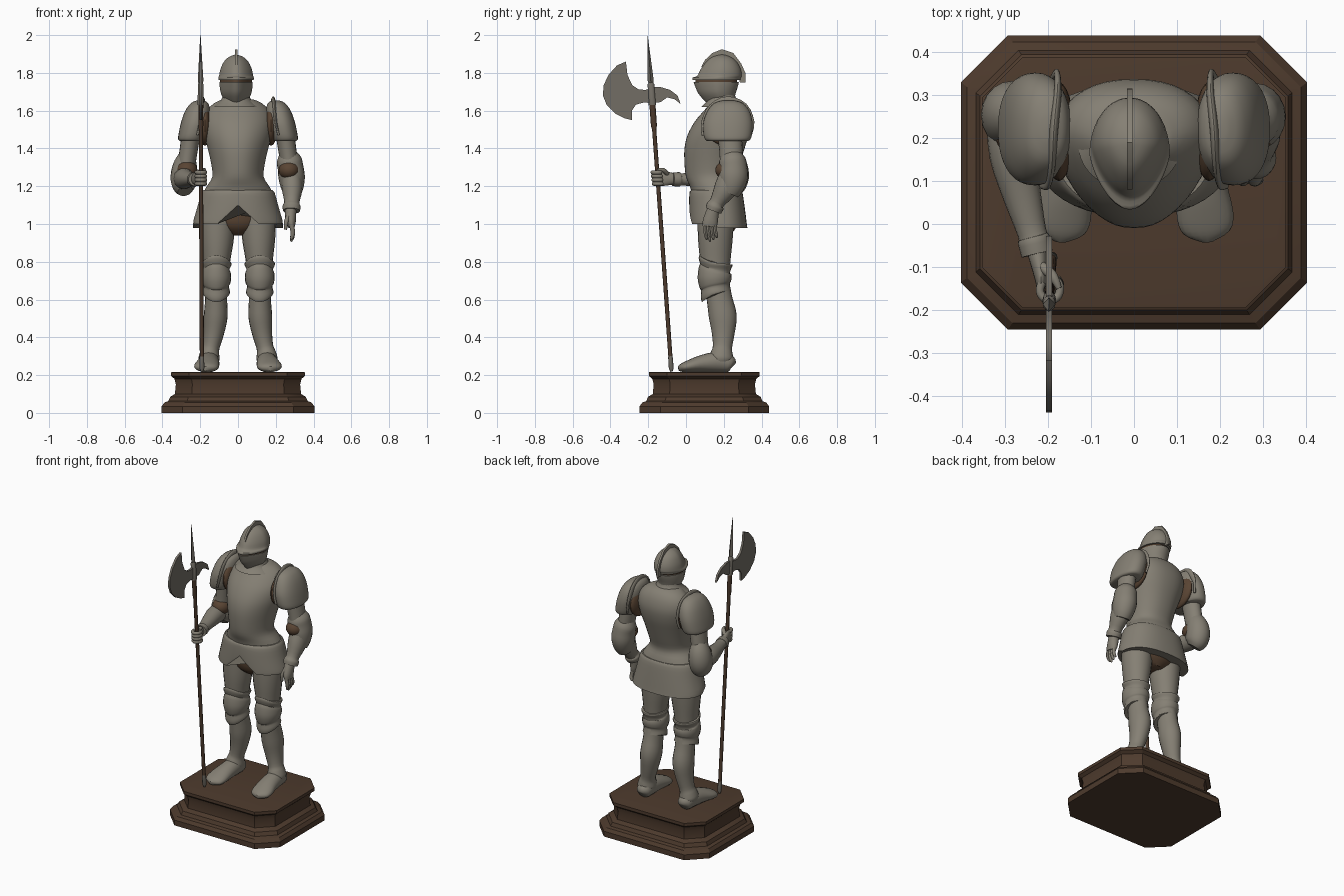
import bpy, bmesh, math
from mathutils import Vector


def material(name, rgb):
    m = bpy.data.materials.new(name)
    m.diffuse_color = (*rgb, 1)
    return m


STEEL = material("armour steel", (0.235, 0.215, 0.175))
BLADE = material("dark steel", (0.17, 0.155, 0.13))
LEATHER = material("brown leather", (0.10, 0.058, 0.033))
WOOD = material("dark wood", (0.075, 0.043, 0.026))


def finish(name, bm, mat, angle=40):
    bmesh.ops.recalc_face_normals(bm, faces=bm.faces)
    me = bpy.data.meshes.new(name)
    bm.to_mesh(me)
    bm.free()
    me.materials.append(mat)
    me.shade_smooth()
    me.set_sharp_from_angle(angle=math.radians(angle))
    ob = bpy.data.objects.new(name, me)
    bpy.context.collection.objects.link(ob)
    return ob


def skin(name, rings, mat, angle=40):
    bm = bmesh.new()
    vr = [[bm.verts.new(p) for p in r] for r in rings]
    n = len(vr[0])
    for a, b in zip(vr, vr[1:]):
        for i in range(n):
            bm.faces.new((a[i], a[(i + 1) % n], b[(i + 1) % n], b[i]))
    bm.faces.new(vr[0][::-1])
    bm.faces.new(vr[-1])
    return finish(name, bm, mat, angle)


def spline(rows, sub):
    out = []
    for i in range(len(rows) - 1):
        q = [rows[max(i - 1, 0)], rows[i], rows[i + 1], rows[min(i + 2, len(rows) - 1)]]
        for s in range(sub):
            t = s / sub
            out.append([0.5 * (2 * b + (c - a) * t + (2 * a - 5 * b + 4 * c - d) * t * t
                               + (3 * b - a - 3 * c + d) * t ** 3) for a, b, c, d in zip(*q)])
    return out + [list(rows[-1])]


def loft(name, rows, mat, k=0.0, p=1.0, sub=3, n=40):
    """Horizontal rings: centre x, z, front y, back y, half width; k narrows the front."""
    rings = []
    for x, z, y0, y1, rx in spline(rows, sub):
        ring = []
        for i in range(n):
            a = 2 * math.pi * i / n
            s, c = math.sin(a), math.cos(a)
            s2 = math.copysign(abs(s) ** p, s)
            c2 = math.copysign(abs(c) ** p, c)
            ring.append((x + max(rx, .001) * s2 * (1 - k * max(c, 0)), (y0 + y1) / 2 - (y1 - y0) / 2 * c2, z))
        rings.append(ring)
    return skin(name, rings, mat)


def limb(name, rows, mat, s=1, sub=3, n=20, ref=(1, 0, 0)):
    """Tube along a path: x, y, z, radius across, radius deep; s mirrors x."""
    rows = spline([(r[0] * s, *r[1:]) for r in rows], sub)
    rings = []
    for i, r in enumerate(rows):
        t = (Vector(rows[min(i + 1, len(rows) - 1)][:3]) - Vector(rows[max(i - 1, 0)][:3])).normalized()
        u = Vector(ref)
        u = (u - t * u.dot(t)).normalized()
        v = t.cross(u)
        rings.append([Vector(r[:3]) + u * r[3] * math.cos(2 * math.pi * j / n)
                      + v * r[4] * math.sin(2 * math.pi * j / n) for j in range(n)])
    return skin(name, rings, mat)


def plate(name, pts, x, thick, mat):
    bm = bmesh.new()
    f = bm.faces.new([bm.verts.new((x - thick / 2, y, z)) for y, z in pts])
    g = bmesh.ops.extrude_face_region(bm, geom=[f])["geom"]
    for e in g:
        if isinstance(e, bmesh.types.BMVert):
            e.co.x += thick
    return finish(name, bm, mat)


def ball(name, loc, size, mat):
    bm = bmesh.new()
    bmesh.ops.create_uvsphere(bm, u_segments=24, v_segments=14, radius=1)
    for v in bm.verts:
        v.co = Vector(loc) + Vector([a * b for a, b in zip(v.co, size)])
    return finish(name, bm, mat)


# plinth: moulded rectangle with cut corners
rings = []
for d, z in [(0, 0), (0, .035), (.015, .055), (.035, .062), (.045, .085), (.07, .1), (.075, .15), (.068, .18),
             (.05, .195), (.05, .215), (.06, .217)]:
    a, b, c = .404 - d, .343 - d, .11 - d * .3
    rings.append([(x, y + .097, z) for x, y in [(a, b - c), (a - c, b), (c - a, b), (-a, b - c), (-a, c - b),
                                                (c - a, -b), (a - c, -b), (a, c - b)]])
skin("plinth", rings, WOOD, 25)

# breastplate and backplate
loft("cuirass", [(0, 1.165, .03, .29, .185), (0, 1.2, .02, .28, .165), (0, 1.25, .0, .265, .136),
                 (0, 1.32, -.008, .285, .142), (0, 1.4, -.008, .31, .16), (0, 1.47, .008, .33, .178),
                 (0, 1.54, .045, .338, .185), (0, 1.6, .095, .325, .165), (0, 1.64, .13, .3, .125),
                 (0, 1.66, .14, .27, .08)], STEEL, k=.22, p=.88)
# skirt with the front hem raised
skirt = loft("skirt", [(0, 1.18, .03, .29, .182), (0, 1.16, .02, .3, .195), (0, 1.08, .017, .312, .215),
                       (0, 1.0, .017, .322, .236), (0, .98, .018, .325, .238)], STEEL, k=.1, p=.85)
for v in skirt.data.vertices:
    if v.co.y < .17:
        v.co.z = 1.18 - (1.18 - v.co.z) * (.9 - .5 * max(0, 1 - abs(v.co.x) / .11))
loft("leather_breeches", [(0, .94, .12, .23, .05), (0, .99, .07, .27, .14), (0, 1.08, .06, .28, .17),
                          (0, 1.15, .06, .27, .15)], LEATHER)

# helmet
H = -.01
loft("gorget", [(H, 1.62, .08, .29, .12), (H, 1.65, .11, .275, .085), (H, 1.68, .12, .26, .07),
                (H, 1.72, .12, .26, .065)], STEEL)
loft("helmet_visor", [(H, 1.635, .115, .2, .03), (H, 1.65, .1, .25, .058), (H, 1.69, .066, .262, .08),
                      (H, 1.73, .048, .275, .087), (H, 1.752, .04, .28, .088)], STEEL, k=.4)
loft("eye_slit", [(H, 1.75, .05, .27, .084), (H, 1.768, .05, .27, .084)], LEATHER, k=.4, sub=1)
loft("helmet_skull", [(H, 1.763, .034, .288, .093), (H, 1.775, .036, .291, .094), (H, 1.785, .06, .295, .09),
                      (H, 1.82, .078, .29, .083), (H, 1.86, .108, .268, .064), (H, 1.885, .14, .235, .037),
                      (H, 1.897, .18, .2, .005)], STEEL, k=.25)
plate("helmet_comb", [(.08, 1.83), (.1, 1.868), (.14, 1.905), (.19, 1.925), (.25, 1.905), (.292, 1.85), (.314, 1.8),
                      (.316, 1.75), (.285, 1.75), (.275, 1.8), (.24, 1.85), (.18, 1.87), (.12, 1.84)], H, .013, STEEL)

for s, side in ((-1, "right"), (1, "left")):
    # shoulders
    loft(side + "_pauldron", [(s * .2, 1.655, .2, .25, .015), (s * .204, 1.64, .15, .3, .045),
                              (s * .213, 1.6, .115, .335, .066), (s * .226, 1.54, .092, .352, .075),
                              (s * .24, 1.48, .092, .35, .074), (s * .247, 1.45, .1, .342, .07),
                              (s * .247, 1.44, .11, .33, .062)], STEEL, p=.9)
    limb(side + "_shoulder_flange", [(.215, .09, 1.47, .006, .008), (.2, .095, 1.54, .007, .014),
                                     (.192, .14, 1.615, .009, .022), (.187, .22, 1.652, .01, .024),
                                     (.178, .305, 1.62, .009, .022), (.18, .35, 1.54, .007, .012),
                                     (.19, .34, 1.47, .006, .008)], STEEL, s)
    ball(side + "_shoulder_lining", (s * .175, .215, 1.52), (.035, .115, .105), LEATHER)
    # legs
    limb(side + "_thigh", [(.105, .16, 1.12, .085, .1), (.108, .157, 1.0, .092, .096), (.11, .155, .9, .085, .09),
                           (.113, .155, .8, .071, .08), (.115, .155, .68, .062, .07)], STEEL, s)
    knee = limb(side + "_knee_guard", [(.115, .158, .795, .079, .088), (.115, .157, .785, .081, .09),
                                       (.115, .155, .76, .07, .08), (.115, .152, .745, .076, .086),
                                       (.115, .152, .715, .079, .09), (.115, .154, .685, .074, .083),
                                       (.115, .156, .67, .067, .076), (.115, .158, .64, .073, .08),
                                       (.115, .16, .63, .07, .077)], STEEL, s)
    for v in knee.data.vertices:
        v.co.z += .35 * max(0, (.155 - v.co.y) / .088) ** 2 * (v.co.z - .715)
    limb(side + "_greave", [(.115, .165, .68, .056, .066), (.116, .178, .6, .058, .068), (.118, .195, .51, .063, .074),
                            (.128, .197, .42, .053, .06), (.142, .193, .35, .045, .051), (.149, .19, .32, .05, .057),
                            (.153, .187, .29, .056, .064), (.154, .187, .27, .05, .058)], STEEL, s)
    limb(side + "_foot", [(.15, .252, .25, .015, .015), (.15, .238, .258, .043, .042), (.152, .18, .27, .052, .055),
                          (.158, .09, .262, .059, .046), (.166, .02, .248, .066, .033), (.17, -.02, .239, .054, .023),
                          (.172, -.04, .234, .015, .012)], STEEL, s)
    # upper arms and elbow linings
    limb(side + "_upper_arm", [(.245, .23, 1.5, .05, .065), (.26, .237, 1.4, .048, .062), (.27, .24, 1.33, .047, .06),
                               (.278, .24, 1.26, .045, .058)], STEEL, s)
    ball(side + "_elbow_lining", (s * .27, .215, 1.285), (.055, .06, .05), LEATHER)

# hanging left arm
limb("left_elbow_guard", [(.262, .24, 1.375, .045, .05), (.27, .245, 1.34, .066, .07), (.278, .25, 1.3, .068, .074),
                          (.284, .25, 1.25, .07, .078), (.287, .24, 1.2, .062, .068),
                          (.287, .225, 1.165, .05, .055)], STEEL)
limb("left_forearm", [(.284, .235, 1.24, .056, .065), (.287, .205, 1.18, .054, .06), (.285, .165, 1.115, .04, .04),
                      (.284, .155, 1.095, .048, .047), (.283, .145, 1.07, .045, .043)], STEEL)
limb("left_hand", [(.28, .15, 1.09, .03, .032), (.278, .137, 1.05, .03, .036), (.28, .128, 1.01, .026, .04),
                   (.284, .124, .985, .018, .036)], STEEL)
for i in range(4):
    y = .098 + i * .018
    limb("left_finger", [(.282, y, 1.0, .013, .011), (.29, y + .004, .96, .012, .01),
                         (.287, y + .009, .925 + .008 * abs(i - 1), .01, .009),
                         (.28, y + .012, .908 + .01 * abs(i - 1), .005, .005)], STEEL, n=10)
limb("left_thumb", [(.27, .115, 1.05, .013, .013), (.255, .1, 1.01, .012, .012), (.252, .1, .97, .008, .008)],
     STEEL, n=10)

# right arm reaching forward to the pole
limb("right_elbow_guard", [(-.27, .245, 1.36, .046, .05), (-.28, .255, 1.31, .064, .07), (-.287, .255, 1.25, .07, .078),
                           (-.285, .24, 1.2, .062, .07), (-.28, .225, 1.175, .04, .045)], STEEL)
limb("right_forearm", [(-.29, .24, 1.24, .054, .055), (-.283, .16, 1.24, .054, .055), (-.262, .07, 1.237, .045, .042),
                       (-.238, -.02, 1.236, .034, .032), (-.234, -.035, 1.236, .038, .038),
                       (-.226, -.07, 1.237, .037, .036)], STEEL)
limb("right_hand", [(-.23, -.05, 1.237, .024, .026), (-.222, -.09, 1.24, .02, .035), (-.217, -.13, 1.243, .014, .042),
                    (-.217, -.15, 1.245, .01, .038)], STEEL)
for i in range(4):
    z = 1.213 + i * .02
    y = -.146 - i * .002
    limb("right_finger", [(-.196 + .024 * math.cos(a), y + .026 * math.sin(a), z, .011, .01)
                          for a in [math.radians(d) for d in (140, 190, 235, 280, 325, 375, 410)]],
         STEEL, n=10, ref=(0, 0, 1))
limb("right_thumb", [(-.215, -.1, 1.265, .013, .013), (-.19, -.12, 1.285, .012, .012),
                     (-.175, -.15, 1.288, .007, .007)], STEEL, n=10, ref=(0, 0, 1))


# halberd
def on_pole(z, r, q=None):
    t = (z - .22) / 1.78
    return (-.191 - .008 * t, -.077 - .127 * t, z, r, q or r)


limb("halberd_pole", [on_pole(.24, .011), on_pole(1.5, .011), on_pole(1.52, .013, .016), on_pole(1.66, .013, .016)],
     WOOD, sub=1, n=12)
limb("pole_ferrule", [on_pole(.218, .005), on_pole(.235, .013), on_pole(.3, .012)], BLADE, sub=1, n=12)
limb("halberd_socket", [on_pole(1.63, .016, .02), on_pole(1.74, .015, .018), on_pole(1.75, .01)],
     BLADE, sub=1, n=12)
limb("halberd_spike", [on_pole(1.73, .009), on_pole(1.76, .015, .016), on_pole(2.0, .001)], BLADE, sub=1, n=4)
plate("axe_blade", [(-.17, 1.725), (-.215, 1.71), (-.25, 1.712), (-.285, 1.735), (-.31, 1.79), (-.318, 1.86),
                    (-.365, 1.84), (-.41, 1.79), (-.436, 1.735), (-.44, 1.68), (-.42, 1.63), (-.375, 1.585),
                    (-.325, 1.56), (-.287, 1.55), (-.287, 1.6), (-.265, 1.632), (-.225, 1.643), (-.17, 1.64)],
      -.198, .014, BLADE)
plate("back_fluke", [(-.19, 1.725), (-.135, 1.725), (-.085, 1.71), (-.045, 1.68), (-.028, 1.635), (-.06, 1.66),
                     (-.1, 1.67), (-.135, 1.645), (-.19, 1.64)], -.198, .014, BLADE)
